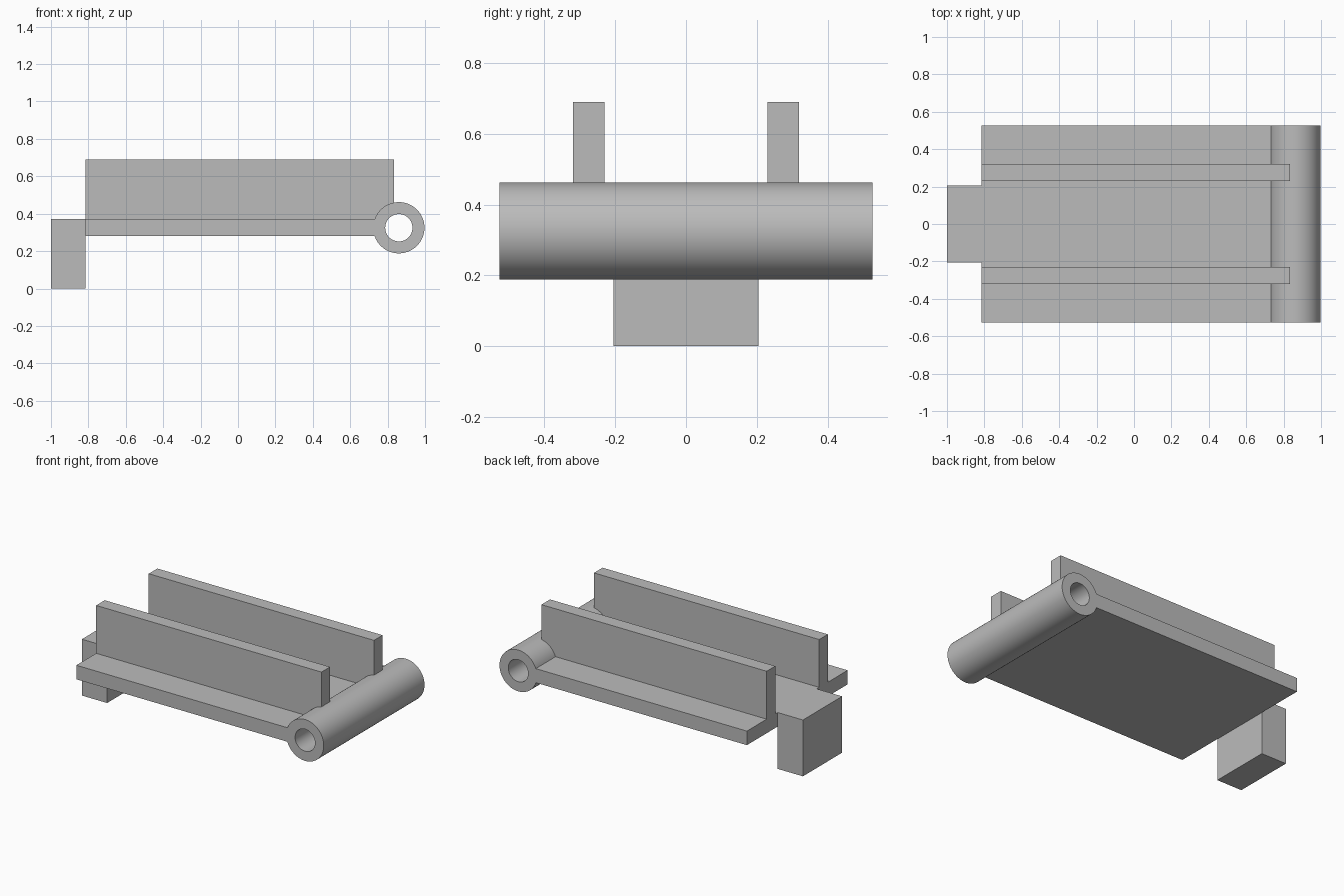
import bpy
from math import asin, cos, sin, pi, radians
from mathutils import Matrix

cube = bpy.data.objects.get("Cube")
if cube:
    bpy.data.objects.remove(cube, do_unlink=True)

# Main dimensions
HINGE_X, HINGE_Z = 0.86, 0.325
BARREL_R, BORE_R = 0.137, 0.073
PLATE_BOTTOM, PLATE_TOP = 0.28, 0.373
BACK, RIB_END, RIB_TOP = -0.815, 0.835, 0.69
HALF_WIDTH = 0.527

grey = bpy.data.materials.new("plain_grey")
grey.use_nodes = True
colour = (0.5, 0.5, 0.5, 1)
grey.diffuse_color = colour
grey.node_tree.nodes["Principled BSDF"].inputs["Base Color"].default_value = colour


def arc(radius, start, end, steps):
    """Points on an arc around the hinge axis, in the x-z plane."""
    angles = [start + (end - start) * i / steps for i in range(steps + 1)]
    return [(HINGE_X + radius * cos(a), HINGE_Z + radius * sin(a)) for a in angles]


def extrude_profile(name, outlines, half_depth, y=0):
    """Fill x-z outlines (inner ones become holes) and extrude along y."""
    curve = bpy.data.curves.new(name, "CURVE")
    curve.dimensions = "2D"
    curve.fill_mode = "BOTH"
    curve.extrude = half_depth
    for outline in outlines:
        spline = curve.splines.new("POLY")
        spline.points.add(len(outline) - 1)
        for point, (px, pz) in zip(spline.points, outline):
            point.co = (px, pz, 0, 1)
        spline.use_cyclic_u = True
    source = bpy.data.objects.new(name + "_source", curve)
    bpy.context.collection.objects.link(source)
    bpy.context.view_layer.update()
    mesh = bpy.data.meshes.new_from_object(source)
    bpy.data.objects.remove(source, do_unlink=True)
    mesh.transform(Matrix.Translation((0, y, 0)) @ Matrix.Rotation(radians(90), 4, "X"))
    mesh.materials.clear()
    mesh.materials.append(grey)
    obj = bpy.data.objects.new(name, mesh)
    bpy.context.collection.objects.link(obj)
    bpy.ops.object.select_all(action="DESELECT")
    obj.select_set(True)
    bpy.context.view_layer.objects.active = obj
    bpy.ops.object.mode_set(mode="EDIT")
    bpy.ops.mesh.select_all(action="SELECT")
    bpy.ops.mesh.remove_doubles(threshold=0.0001)
    bpy.ops.mesh.normals_make_consistent(inside=False)
    bpy.ops.object.mode_set(mode="OBJECT")
    bpy.ops.object.shade_smooth_by_angle(angle=radians(30))
    return obj


# Base plate ending in a bored hinge barrel
low = pi + asin((HINGE_Z - PLATE_BOTTOM) / BARREL_R)
high = pi - asin((PLATE_TOP - HINGE_Z) / BARREL_R)
body = [(BACK, PLATE_TOP), (BACK, PLATE_BOTTOM)] + arc(BARREL_R, low, high + 2 * pi, 64)
bore = arc(BORE_R, 0, 2 * pi, 48)[:-1]
extrude_profile("hinge_plate", [body, bore], HALF_WIDTH)

# Upright ribs, scooped to sit on the barrel
tip = pi - asin((cos(asin((HINGE_X - RIB_END) / BARREL_R))))
rib = [(BACK, RIB_TOP), (BACK, PLATE_TOP)] + arc(BARREL_R, high, tip, 12) + [(RIB_END, RIB_TOP)]
for side, y in (("right", -0.275), ("left", 0.275)):
    extrude_profile(side + "_rib", [rib], 0.045, y)

# Downturned block at the free end
block = [(-1, 0), (BACK, 0), (BACK, PLATE_TOP), (-1, PLATE_TOP)]
extrude_profile("end_block", [block], 0.205)
